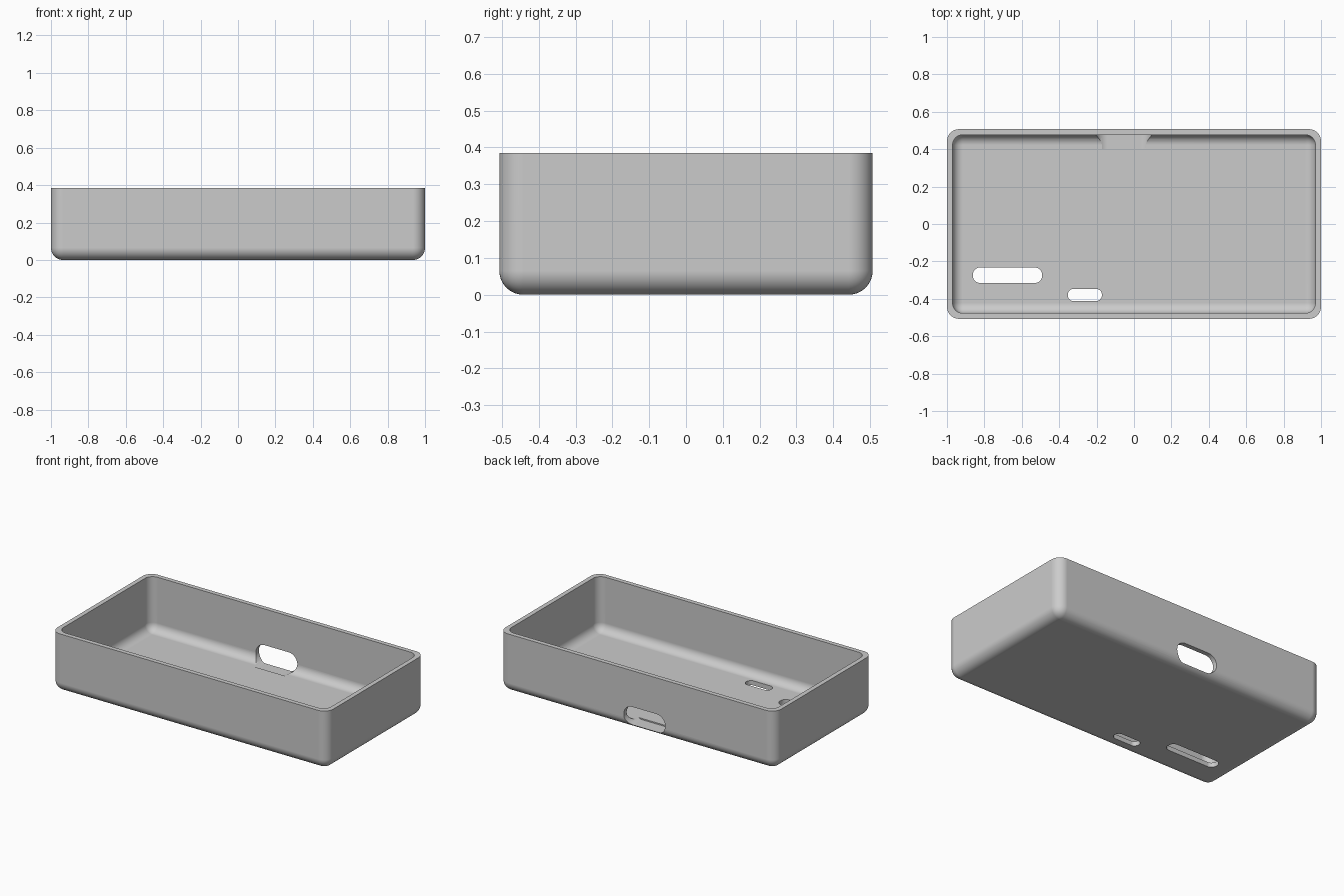
import bpy
import bmesh

cube = bpy.data.objects.get("Cube")
if cube:
    bpy.data.objects.remove(cube, do_unlink=True)

# Overall sizes
HALF_X, HALF_Y, HEIGHT = 1.0, 0.507, 0.385
WALL, FLOOR = 0.03, 0.03

grey = bpy.data.materials.new("light_grey")
grey.use_nodes = True
colour = (0.6, 0.6, 0.6, 1.0)
grey.diffuse_color = colour
grey.node_tree.nodes["Principled BSDF"].inputs["Base Color"].default_value = colour


def rounded_block(name, low, high, radius, rounds_edge, segments=10):
    """Box between two corners; edges chosen by rounds_edge are rounded."""
    bm = bmesh.new()
    bmesh.ops.create_cube(bm, size=1)
    for v in bm.verts:
        v.co = [low[i] if v.co[i] < 0 else high[i] for i in range(3)]
    edges = [e for e in bm.edges if rounds_edge(e)]
    bmesh.ops.bevel(bm, geom=edges, offset=radius, segments=segments,
                    profile=0.5, affect='EDGES', clamp_overlap=True)
    bmesh.ops.recalc_face_normals(bm, faces=bm.faces)
    mesh = bpy.data.meshes.new(name)
    bm.to_mesh(mesh)
    bm.free()
    mesh.materials.append(grey)
    obj = bpy.data.objects.new(name, mesh)
    bpy.context.collection.objects.link(obj)
    return obj


def not_top(top):
    """All edges except the rim at the given height."""
    return lambda e: min(v.co.z for v in e.verts) < top - 0.001


def along(axis):
    """Edges running along one axis."""
    return lambda e: abs(e.verts[0].co[axis] - e.verts[1].co[axis]) > 0.001 and all(
        abs(e.verts[0].co[i] - e.verts[1].co[i]) < 0.001 for i in range(3) if i != axis)


# Open tray with rounded corners and underside
tray = rounded_block("case_tray", (-HALF_X, -HALF_Y, 0), (HALF_X, HALF_Y, HEIGHT),
                     0.065, not_top(HEIGHT))

# Cavity, back port and the two floor slots
above = HEIGHT + 0.2
in_x, in_y = HALF_X - WALL, HALF_Y - WALL
cutters = [
    rounded_block("cavity_cutter", (-in_x, -in_y, FLOOR), (in_x, in_y, above),
                  0.055, not_top(above)),
    rounded_block("back_port_cutter", (-0.204, 0.4, 0.022), (0.096, 0.6, 0.148),
                  0.062, along(1)),
    rounded_block("long_slot_cutter", (-0.861, -0.315, -0.1), (-0.492, -0.233, 0.1),
                  0.036, along(2), 8),
    rounded_block("short_slot_cutter", (-0.354, -0.412, -0.1), (-0.172, -0.347, 0.1),
                  0.03, along(2), 8),
]

bpy.context.view_layer.objects.active = tray
for cutter in cutters:
    cutter.hide_render = True
    cut = tray.modifiers.new(cutter.name, 'BOOLEAN')
    cut.operation = 'DIFFERENCE'
    cut.solver = 'EXACT'
    cut.object = cutter
    bpy.ops.object.modifier_apply(modifier=cut.name)
for cutter in cutters:
    bpy.data.objects.remove(cutter, do_unlink=True)

# Smooth roundings, crisp rim and openings
bpy.ops.object.select_all(action='DESELECT')
tray.select_set(True)
bpy.ops.object.shade_smooth_by_angle(angle=0.6)
weighted = tray.modifiers.new("flat_face_normals", 'WEIGHTED_NORMAL')
weighted.keep_sharp = True
